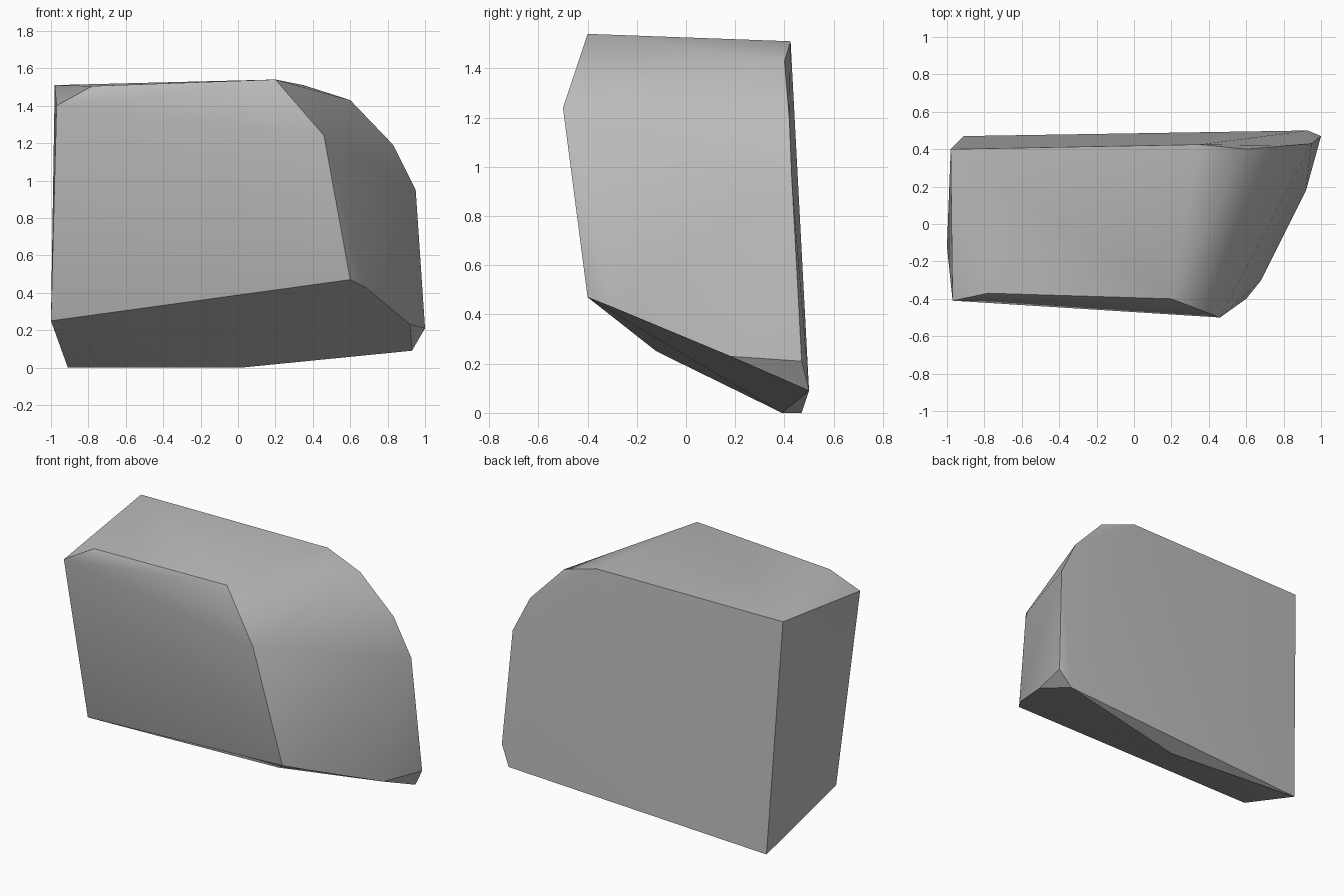
import bpy
import bmesh
from math import radians

cube = bpy.data.objects.get("Cube")
if cube:
    bpy.data.objects.remove(cube, do_unlink=True)

grey = bpy.data.materials.new("stone_grey")
grey.use_nodes = True
colour = (0.5, 0.5, 0.5, 1)
grey.diffuse_color = colour
grey.node_tree.nodes["Principled BSDF"].inputs["Base Color"].default_value = colour

# Corner points of the faceted block
back_outline = [(-0.98, 0.40, 1.51), (0.35, 0.425, 1.51), (0.60, 0.40, 1.43),
                (0.83, 0.42, 1.19), (0.95, 0.43, 0.95), (1.0, 0.47, 0.21),
                (0.93, 0.50, 0.09), (-0.91, 0.47, 0)]
front_outline = [(-0.97, -0.41, 1.40), (-0.78, -0.37, 1.505), (0.20, -0.40, 1.54),
                 (0.46, -0.50, 1.24), (0.60, -0.40, 0.47), (-1.0, -0.12, 0.25)]
lower_edge = [(0.68, -0.30, 0.43), (0.92, 0.18, 0.23), (0.02, 0.39, 0)]

# Wrap the corners into one closed block
bm = bmesh.new()
for point in back_outline + front_outline + lower_edge:
    bm.verts.new(point)
bmesh.ops.convex_hull(bm, input=bm.verts)
bmesh.ops.recalc_face_normals(bm, faces=bm.faces)
mesh = bpy.data.meshes.new("stone_block")
bm.to_mesh(mesh)
bm.free()
mesh.materials.append(grey)

block = bpy.data.objects.new("stone_block", mesh)
bpy.context.collection.objects.link(block)

# Smooth the rounded side, keep the main edges crisp
bpy.ops.object.select_all(action="DESELECT")
block.select_set(True)
bpy.context.view_layer.objects.active = block
bpy.ops.object.shade_smooth_by_angle(angle=radians(32))
